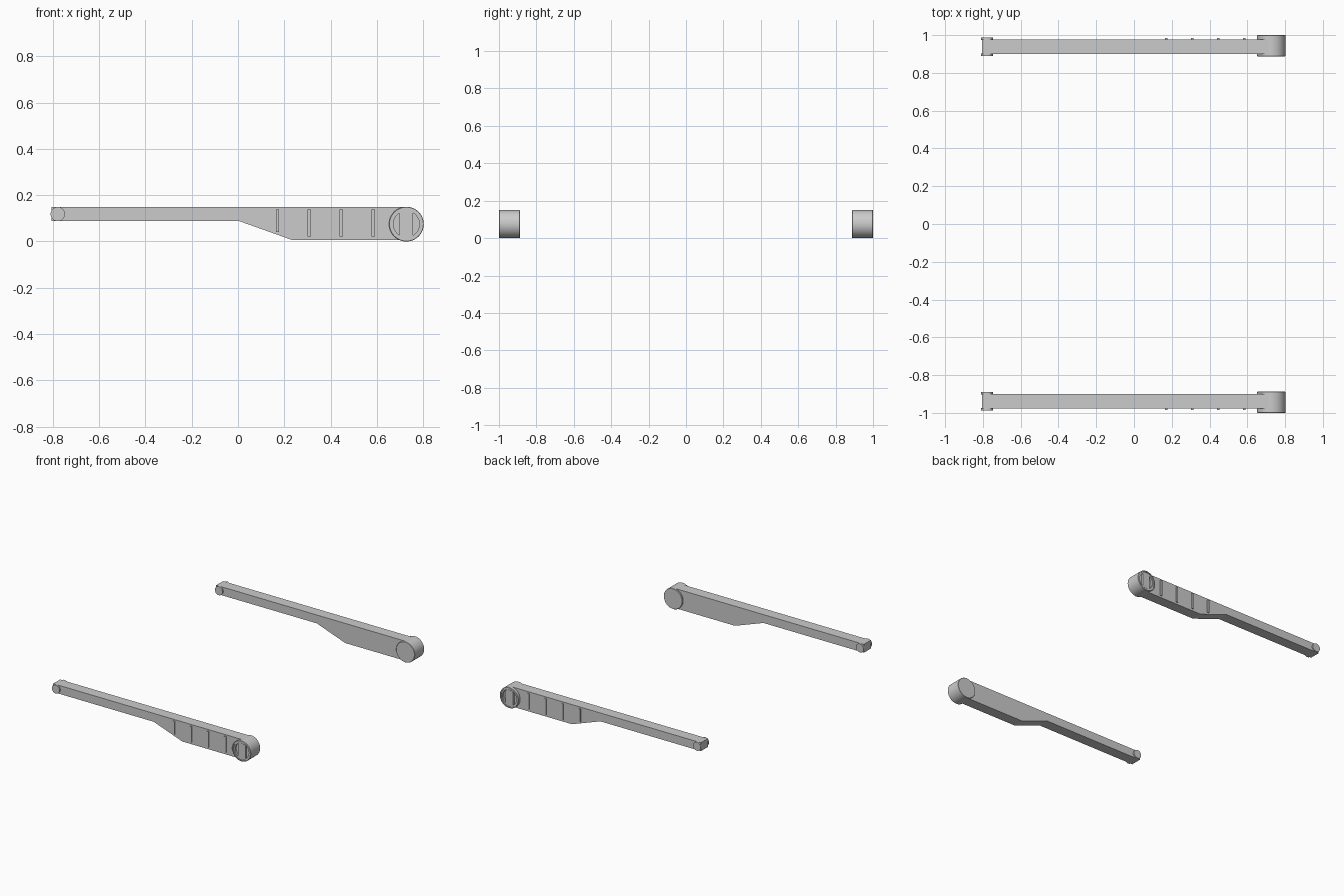
import bpy, bmesh, math
from mathutils import Matrix

if "Cube" in bpy.data.objects:
    bpy.data.objects.remove(bpy.data.objects["Cube"])

HX, HZ, HR = 0.727, 0.075, 0.075   # hub axis and radius


def finish(bm, name, smooth=False):
    bmesh.ops.remove_doubles(bm, verts=bm.verts, dist=1e-5)
    bmesh.ops.recalc_face_normals(bm, faces=bm.faces)
    me = bpy.data.meshes.new(name)
    bm.to_mesh(me)
    bm.free()
    ob = bpy.data.objects.new(name, me)
    bpy.context.collection.objects.link(ob)
    if smooth:
        bpy.ops.object.select_all(action='DESELECT')
        ob.select_set(True)
        bpy.context.view_layer.objects.active = ob
        bpy.ops.object.shade_smooth_by_angle(angle=math.radians(30))
    return ob


def prism(name, pts, y0, y1, smooth=False):
    """Extrude an x-z outline from y0 to y1."""
    bm = bmesh.new()
    face = bm.faces.new([bm.verts.new((x, y0, z)) for x, z in pts])
    ext = bmesh.ops.extrude_face_region(bm, geom=[face])
    for v in ext['geom']:
        if isinstance(v, bmesh.types.BMVert):
            v.co.y = y1
    return finish(bm, name, smooth)


def circle(x, z, r, n=48):
    return [(x + r * math.cos(2 * math.pi * i / n),
             z + r * math.sin(2 * math.pi * i / n)) for i in range(n)]


def lathe(name, prof, x, z, n=64):
    """Revolve (radius, y) points about the y axis through x, z."""
    bm = bmesh.new()
    vs = [bm.verts.new((r, y, 0)) for r, y in prof]
    es = [bm.edges.new(p) for p in zip(vs, vs[1:])]
    bmesh.ops.spin(bm, geom=vs + es, cent=(0, 0, 0), axis=(0, 1, 0),
                   angle=2 * math.pi, steps=n)
    bmesh.ops.transform(bm, matrix=Matrix.Translation((x, 0, z)), verts=bm.verts)
    return finish(bm, name, True)


arm = [(-0.805, 0.088), (0.005, 0.088), (0.235, 0.006), (HX, 0.006),
       (HX, 0.149), (-0.805, 0.149)]
hub = [(0, 0.888), (HR - 0.002, 0.888), (HR, 0.89), (HR, 0.998),
       (HR - 0.002, 1.0), (0.066, 1.0), (0.066, 0.994), (0.056, 0.994),
       (0.056, 0.979), (0, 0.979)]

# Upright grip across the hub recess, with rounded ends
a0 = math.acos(0.029 / 0.056)
arc = [a0 + (math.pi - 2 * a0) * i / 10 for i in range(11)]
grip = [(HX + 0.056 * math.cos(a), HZ + 0.056 * math.sin(a)) for a in arc]
grip += [(HX - 0.056 * math.cos(a), HZ - 0.056 * math.sin(a)) for a in arc]

for side, s in (("front", -1), ("back", 1)):
    # Stepped arm
    prism(side + "_arm", arm, s * 0.899, s * 0.978)
    # Large round hub with recessed outer face
    lathe(side + "_hub", [(r, s * y) for r, y in hub], HX, HZ)
    prism(side + "_hub_grip", grip, s * 0.976, s * 0.996)
    # Small pivot discs on both faces of the thin end
    for part, y0, y1 in (("inner", 0.889, 0.902), ("outer", 0.975, 0.987)):
        prism(f"{side}_{part}_pivot_disc", circle(-0.778, 0.1185, 0.031),
              s * y0, s * y1, True)
    # Upright ribs on the outer face
    for i in range(4):
        x = 0.17 + 0.138 * i
        z0 = 0.042 if i == 0 else 0.021
        prism(f"{side}_rib_{i + 1}",
              [(x - 0.007, z0), (x + 0.007, z0), (x + 0.007, 0.138), (x - 0.007, 0.138)],
              s * 0.972, s * 0.985)
